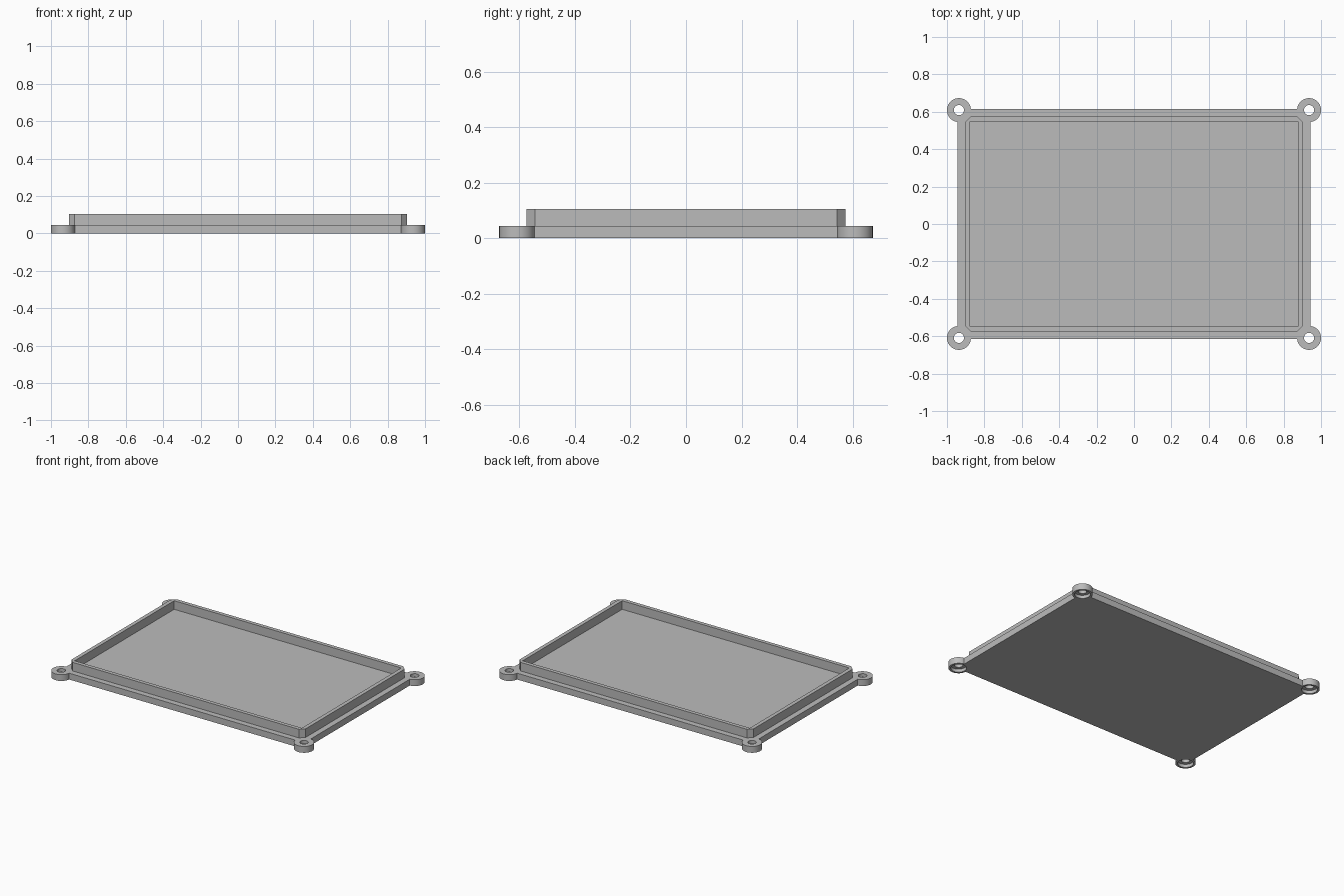
import bpy, bmesh

cube = bpy.data.objects.get("Cube")
if cube:
    bpy.data.objects.remove(cube, do_unlink=True)

GREY = (0.5, 0.5, 0.5, 1.0)
mat = bpy.data.materials.new("plain grey")
mat.use_nodes = True
mat.diffuse_color = GREY
mat.node_tree.nodes["Principled BSDF"].inputs["Base Color"].default_value = GREY

PLATE_X, PLATE_Y, PLATE_TOP = 0.943, 0.615, 0.044
RIM_X, RIM_Y, RIM_TOP, RIM_WALL = 0.903, 0.575, 0.104, 0.027
LUG_X, LUG_Y, LUG_R = 0.936, 0.609, 0.064
CORNERS = [(sx * LUG_X, sy * LUG_Y) for sx in (-1, 1) for sy in (-1, 1)]


def new_object(name, bm):
    bmesh.ops.recalc_face_normals(bm, faces=bm.faces)
    mesh = bpy.data.meshes.new(name)
    bm.to_mesh(mesh)
    bm.free()
    mesh.materials.append(mat)
    obj = bpy.data.objects.new(name, mesh)
    bpy.context.collection.objects.link(obj)
    return obj


def prism(name, outline, z0, z1):
    bm = bmesh.new()
    face = bm.faces.new([bm.verts.new((x, y, z0)) for x, y in outline])
    top = bmesh.ops.extrude_face_region(bm, geom=[face])["geom"]
    verts = [v for v in top if isinstance(v, bmesh.types.BMVert)]
    bmesh.ops.translate(bm, verts=verts, vec=(0, 0, z1 - z0))
    return new_object(name, bm)


def box_outline(x, y, chamfer=0.0):
    if not chamfer:
        return [(-x, -y), (x, -y), (x, y), (-x, y)]
    a, b = x - chamfer, y - chamfer
    return [(-a, -y), (a, -y), (x, -b), (x, b), (a, y), (-a, y), (-x, b), (-x, -b)]


def cylinder(name, centre, radius, z0, z1):
    bm = bmesh.new()
    bmesh.ops.create_cone(bm, cap_ends=True, segments=64, radius1=radius,
                          radius2=radius, depth=z1 - z0)
    bmesh.ops.translate(bm, verts=bm.verts, vec=(*centre, (z0 + z1) / 2))
    return new_object(name, bm)


def combine(target, tool, operation):
    mod = target.modifiers.new("cut", "BOOLEAN")
    mod.operation, mod.solver, mod.object = operation, "EXACT", tool
    bpy.context.view_layer.objects.active = target
    bpy.ops.object.modifier_apply(modifier=mod.name)
    bpy.data.objects.remove(tool, do_unlink=True)


# Flat base plate with four round screw lugs
base = prism("base_plate", box_outline(PLATE_X, PLATE_Y), 0, PLATE_TOP)
for c in CORNERS:
    combine(base, cylinder("screw_lug", c, LUG_R, 0, PLATE_TOP), "UNION")

# Through holes and wider recesses underneath for the screw heads
for c in CORNERS:
    combine(base, cylinder("screw_hole", c, 0.027, -0.1, 0.2), "DIFFERENCE")
    combine(base, cylinder("screw_recess", c, 0.05, -0.1, 0.022), "DIFFERENCE")

# Raised rim with chamfered outer corners and a square inside
rim = prism("raised_rim", box_outline(RIM_X, RIM_Y, 0.03), PLATE_TOP, RIM_TOP)
inside = prism("rim_inside", box_outline(RIM_X - RIM_WALL, RIM_Y - RIM_WALL), -0.1, 0.3)
combine(rim, inside, "DIFFERENCE")

# Smooth round walls, sharp edges
for obj in (base, rim):
    bpy.ops.object.select_all(action="DESELECT")
    obj.select_set(True)
    bpy.context.view_layer.objects.active = obj
    bpy.ops.object.shade_smooth_by_angle()
